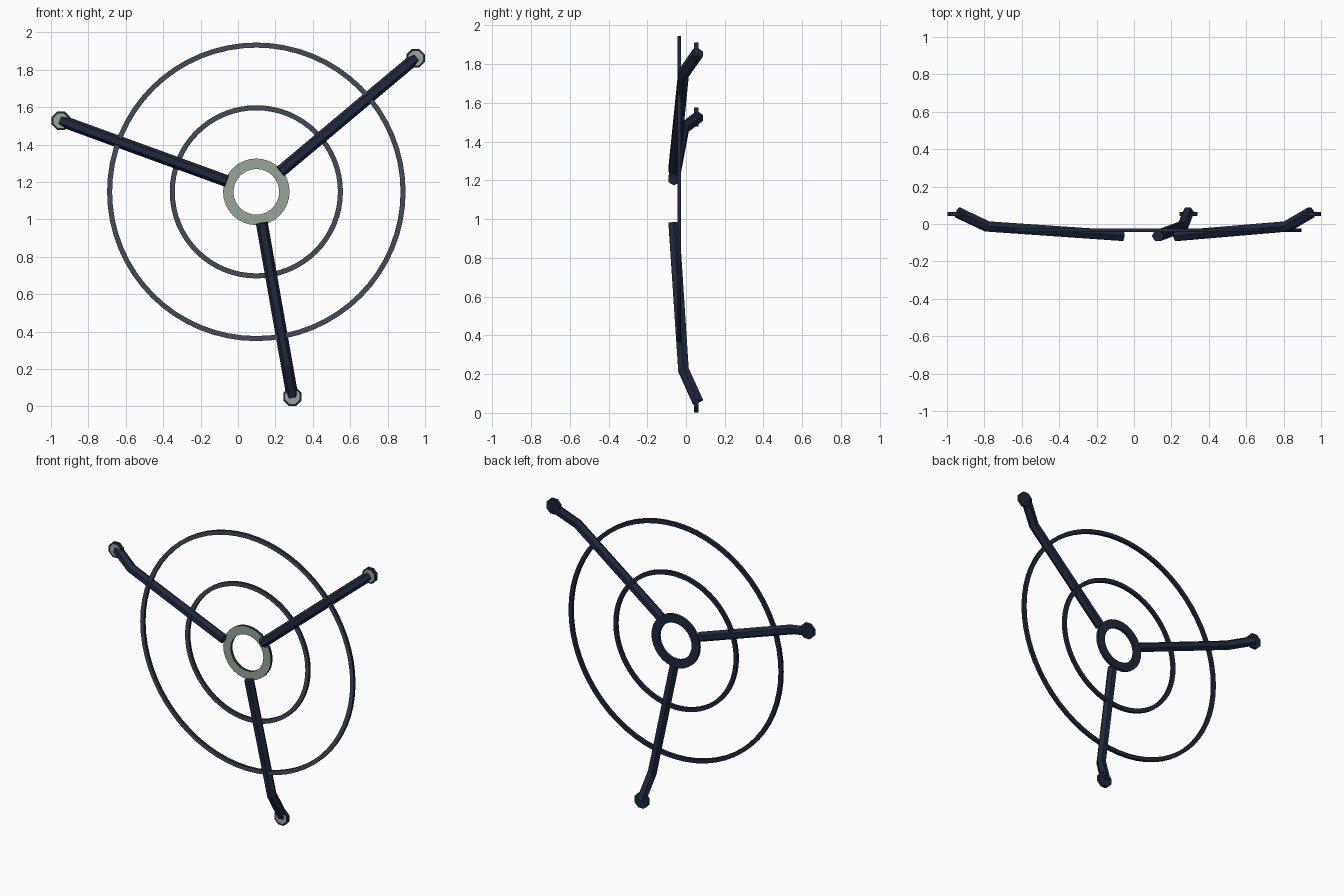
import bpy, bmesh, math
from mathutils import Vector

if "Cube" in bpy.data.objects:
    bpy.data.objects.remove(bpy.data.objects["Cube"], do_unlink=True)


def material(name, rgb):
    m = bpy.data.materials.new(name)
    m.use_nodes = True
    m.diffuse_color = (*rgb, 1)
    m.node_tree.nodes["Principled BSDF"].inputs["Base Color"].default_value = (*rgb, 1)
    return m


NAVY = material("dark navy", (0.013, 0.022, 0.048))
SLATE = material("slate grey", (0.056, 0.070, 0.095))
SAGE = material("pale sage", (0.31, 0.38, 0.31))
CENTRE = Vector((0.098, 0, 1.147))


def finish(name, bm, materials):
    """Turn the bmesh into a named object."""
    mesh = bpy.data.meshes.new(name)
    for m in materials:
        mesh.materials.append(m)
    bm.to_mesh(mesh)
    bm.free()
    obj = bpy.data.objects.new(name, mesh)
    bpy.context.collection.objects.link(obj)


def flat_ring(name, outer, inner, sides, front):
    """Flat band with a coloured front face."""
    bm = bmesh.new()
    loops = []
    for i in range(sides):
        a = math.tau * i / sides
        d = Vector((math.cos(a), 0, math.sin(a)))
        loops.append([bm.verts.new(CENTRE + d * r + Vector((0, y, 0)))
                      for r, y in ((outer, -0.044), (outer, -0.025), (inner, -0.025), (inner, -0.044))])
    for p, q in zip(loops, loops[1:] + loops[:1]):
        for k in range(4):
            n = (k + 1) % 4
            bm.faces.new((p[k], p[n], q[n], q[k]))
    bmesh.ops.recalc_face_normals(bm, faces=bm.faces)
    for f in bm.faces:
        f.material_index = int(f.normal.y < -0.9)
    finish(name, bm, (NAVY, front))


def arm(name, angle):
    """Hexagonal bar: long run, mitred bend, short leg back to the foot."""
    out = Vector((math.cos(angle), 0, math.sin(angle)))
    side = Vector((-math.sin(angle), 0, math.cos(angle)))
    path = [CENTRE + out * r + Vector((0, y, 0))
            for r, y in ((0.169, -0.063), (0.94, -0.013), (1.108, 0.062))]
    runs = [(path[1] - path[0]).normalized(), (path[2] - path[1]).normalized()]
    mitre = (runs[0] + runs[1]).normalized()
    bm = bmesh.new()
    rings = []
    for p, t in zip(path, (runs[0], mitre, runs[1])):
        up = t.cross(side)
        rings.append([bm.verts.new(p + 0.032 * (side * math.cos(k * math.pi / 3) + up * math.sin(k * math.pi / 3)))
                      for k in range(6)])
    for a, b in zip(rings, rings[1:]):
        for k in range(6):
            n = (k + 1) % 6
            bm.faces.new((a[k], a[n], b[n], b[k]))
    bm.faces.new(rings[0])
    bm.faces.new(rings[-1])
    bmesh.ops.recalc_face_normals(bm, faces=bm.faces)
    finish(name, bm, (NAVY,))


def foot(name, angle):
    """Octagonal mounting pad: dark rim around a pale front face."""
    bm = bmesh.new()
    pos = CENTRE + Vector((math.cos(angle), 0, math.sin(angle))) * 1.112
    pads = [[bm.verts.new((pos.x + 0.053 * math.cos((k + 0.5) * math.pi / 4), y,
                           pos.z + 0.053 * math.sin((k + 0.5) * math.pi / 4)))
             for k in range(8)] for y in (0.042, 0.065)]
    for k in range(8):
        n = (k + 1) % 8
        bm.faces.new((pads[0][k], pads[0][n], pads[1][n], pads[1][k]))
    bm.faces.new(pads[1])
    front = bm.faces.new(pads[0])
    bmesh.ops.recalc_face_normals(bm, faces=bm.faces)
    bmesh.ops.inset_region(bm, faces=[front], thickness=0.011)
    front.material_index = 1
    finish(name, bm, (NAVY, SAGE))


# Concentric guard rings and hub
flat_ring("outer_ring", 0.798, 0.771, 64, SLATE)
flat_ring("inner_ring", 0.463, 0.436, 64, SLATE)
flat_ring("hub_ring", 0.178, 0.122, 32, SAGE)

# Three arms with feet
for label, degrees in (("left", 40), ("right", 160), ("lower", 280)):
    arm(label + "_arm", math.radians(degrees))
    foot(label + "_foot", math.radians(degrees))
